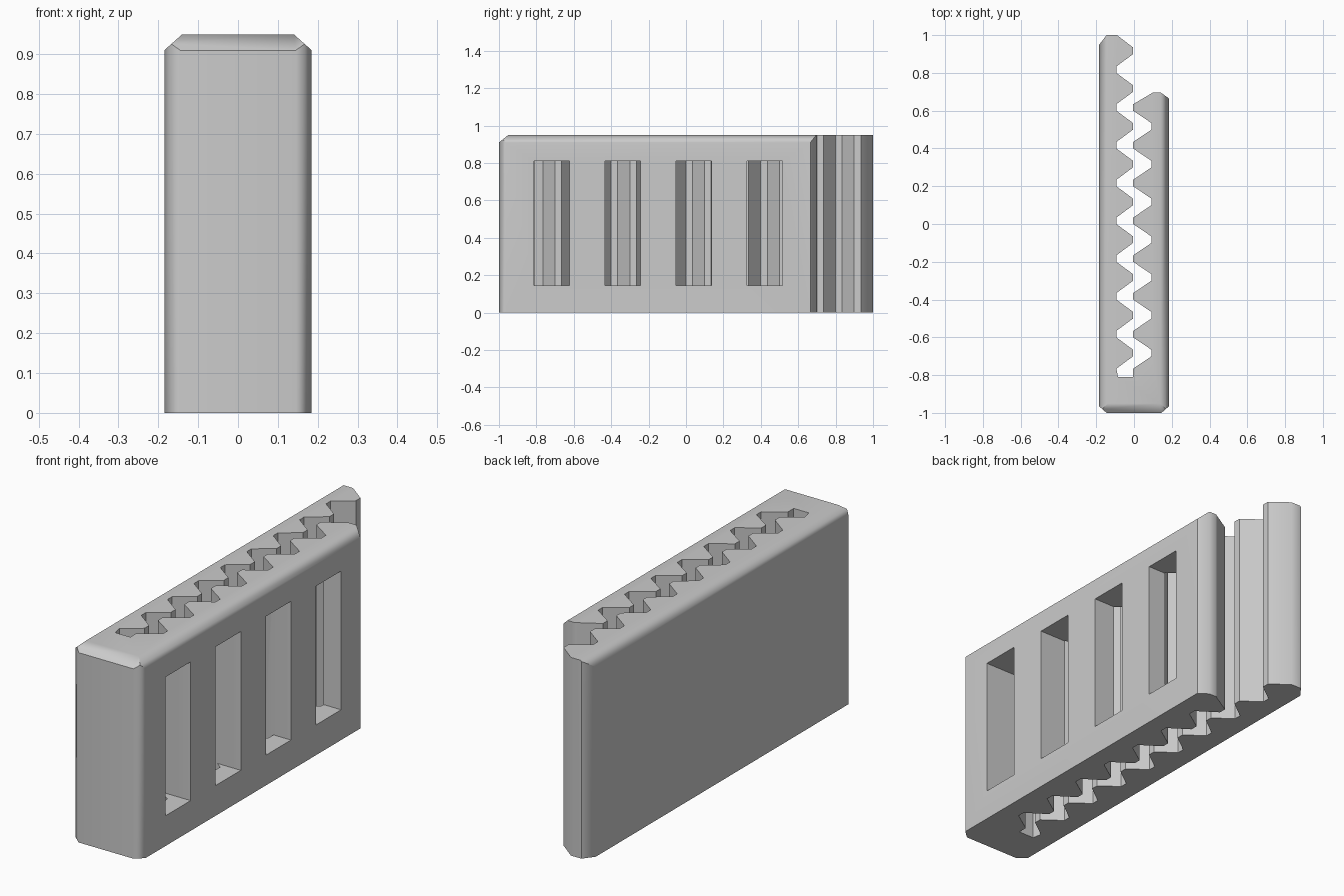
import bpy, bmesh, math
from mathutils import Vector

if "Cube" in bpy.data.objects:
    bpy.data.objects.remove(bpy.data.objects["Cube"], do_unlink=True)

HEIGHT, HALF = 0.95, 0.185
PITCH, FLAT = 0.2, 0.0175      # tooth spacing and half-width of each flat
FIRST = 0.817                  # first valley of the long jaw

grey = bpy.data.materials.new("plain_grey")
grey.use_nodes = True
colour = (0.6, 0.6, 0.6, 1)
grey.diffuse_color = colour
grey.node_tree.nodes["Principled BSDF"].inputs["Base Color"].default_value = colour


def make_object(name, bm):
    mesh = bpy.data.meshes.new(name)
    bmesh.ops.recalc_face_normals(bm, faces=bm.faces)
    bm.to_mesh(mesh)
    bm.free()
    mesh.materials.append(grey)
    ob = bpy.data.objects.new(name, mesh)
    bpy.context.collection.objects.link(ob)
    return ob


def flat(x, y):
    """Two points of a short flat, running towards the front."""
    return [(x, y + FLAT), (x, y - FLAT)]


# Plan outline: long jaw, toothed slot, short jaw, closed front end
long_teeth = flat(-0.005, FIRST + PITCH / 2)
for k in range(9):
    y = FIRST - k * PITCH
    long_teeth += flat(-0.093, y)
    if k < 8:
        long_teeth += flat(-0.005, y - PITCH / 2)
short_teeth = []
for k in range(1, 9):
    y = FIRST - k * PITCH
    short_teeth += flat(-0.004, y)
    if k < 8:
        short_teeth += flat(0.092, y - PITCH / 2)
short_teeth[-1] = (-0.004, -0.81)
long_teeth[-1] = (-0.085, -0.81)

outline = [(-0.145, -1), (-HALF, -0.965), (-HALF, 0.948), (-0.145, 1), (-0.09, 1)]
outline += long_teeth + short_teeth[::-1]
outline += [(0.09, 0.69), (0.1, 0.697), (0.14, 0.697), (HALF, 0.665),
            (HALF, -0.965), (0.145, -1)]

bm = bmesh.new()
base = bm.faces.new([bm.verts.new((x, y, 0)) for x, y in outline])
top = bmesh.ops.extrude_face_region(bm, geom=[base])["geom"]
bmesh.ops.translate(bm, vec=(0, 0, HEIGHT),
                    verts=[v for v in top if isinstance(v, bmesh.types.BMVert)])
bmesh.ops.recalc_face_normals(bm, faces=bm.faces)

# Sloped top edges on both sides and the front
for point, normal in (((HALF, 0, 0.91), (0.04, 0, 0.045)),
                      ((-HALF, 0, 0.91), (-0.04, 0, 0.045)),
                      ((0, -1, 0.91), (0, -0.04, 0.05))):
    bmesh.ops.bisect_plane(bm, geom=bm.verts[:] + bm.edges[:] + bm.faces[:],
                           dist=1e-5, plane_co=point,
                           plane_no=Vector(normal).normalized(), clear_outer=True)
    bmesh.ops.holes_fill(bm, edges=[e for e in bm.edges if e.is_boundary], sides=0)
body = make_object("toothed_clip_body", bm)

# Four windows through the short jaw
bm = bmesh.new()
for k in range(4):
    box = bmesh.ops.create_cube(bm, size=1)["verts"]
    bmesh.ops.scale(bm, vec=(0.3045, 0.19, 0.665), verts=box)
    bmesh.ops.translate(bm, vec=(0.14775, -0.718 + k * 0.38, 0.4775), verts=box)
cutter = make_object("window_cutter", bm)
cutter.hide_render = True
cutter.hide_set(True)
cut = body.modifiers.new("windows", "BOOLEAN")
cut.operation, cut.solver, cut.object = "DIFFERENCE", "EXACT", cutter

# Bake the cut, then drop the cutter
bpy.context.view_layer.objects.active = body
body.select_set(True)
bpy.ops.object.modifier_apply(modifier=cut.name)
bpy.data.objects.remove(cutter, do_unlink=True)

# Soft slopes, crisp teeth
bpy.ops.object.shade_smooth_by_angle(angle=math.radians(50))
soften = body.modifiers.new("soft_slopes", "WEIGHTED_NORMAL")
soften.keep_sharp = True
